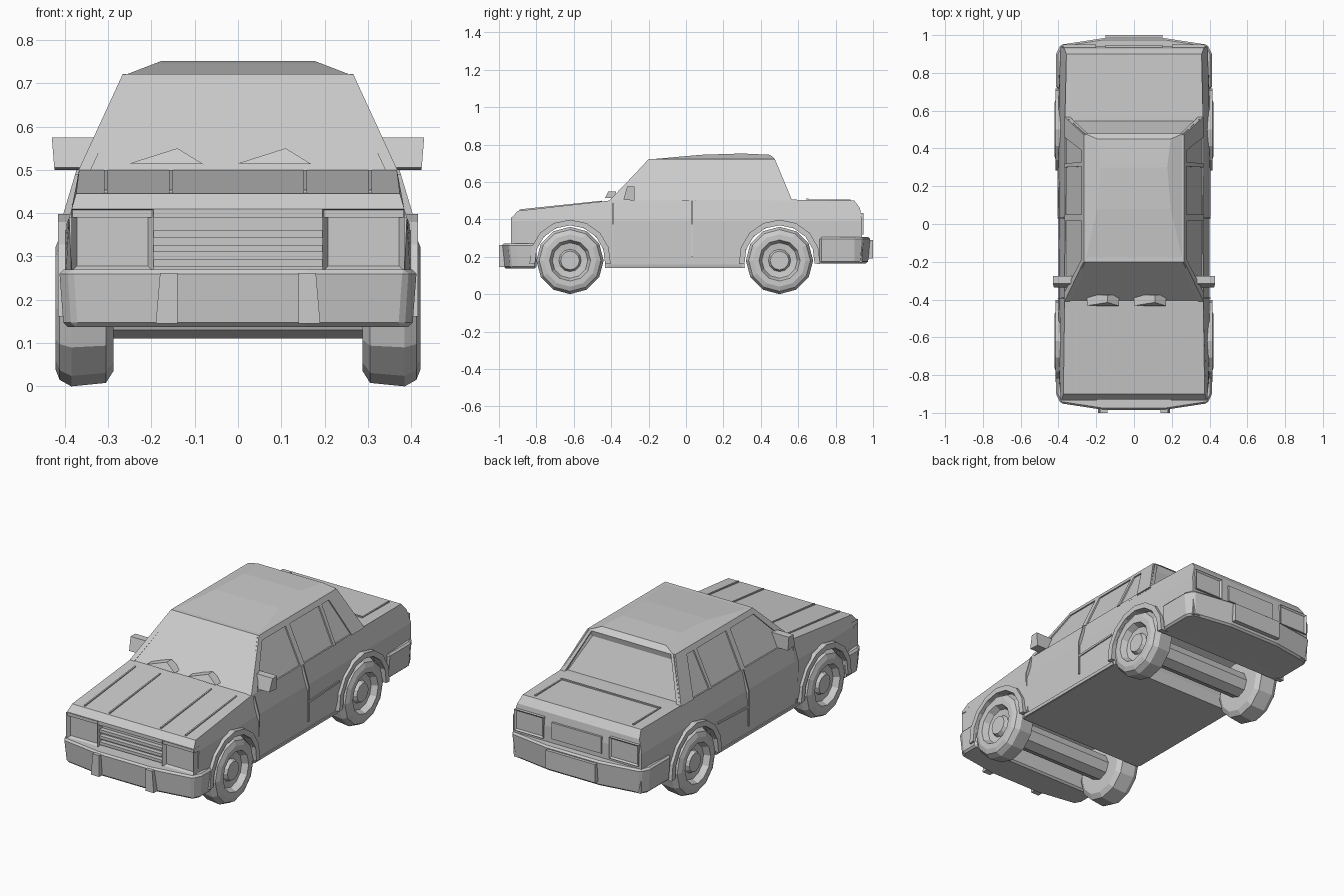
import bpy, bmesh, math
from math import cos, sin, pi, radians

if "Cube" in bpy.data.objects:
    bpy.data.objects.remove(bpy.data.objects["Cube"])

paint = bpy.data.materials.new("light grey")
paint.diffuse_color = (0.6, 0.6, 0.6, 1)
paint.use_nodes = True
paint.node_tree.nodes["Principled BSDF"].inputs["Base Color"].default_value = paint.diffuse_color


def finish(name, bm):
    bmesh.ops.recalc_face_normals(bm, faces=bm.faces)
    me = bpy.data.meshes.new(name)
    bm.to_mesh(me)
    bm.free()
    me.materials.append(paint)
    ob = bpy.data.objects.new(name, me)
    bpy.context.collection.objects.link(ob)
    return ob


def bridge(bm, a, b):
    """Closed solid between two matching loops of 3D points."""
    va, vb = [bm.verts.new(p) for p in a], [bm.verts.new(p) for p in b]
    n = len(va)
    faces = [bm.faces.new(va), bm.faces.new(vb)]
    for i in range(n):
        j = (i + 1) % n
        faces.append(bm.faces.new((va[i], va[j], vb[j], vb[i])))
    return faces


def prism(name, prof, w, inner=None):
    """Side profile (y, z) spread in x to width w(y, z); with inner, a mirrored pair."""
    width = w if callable(w) else (lambda y, z: w)
    inn = inner if callable(inner) else (lambda y, z: inner)
    bm = bmesh.new()
    if inner is None:
        bridge(bm, [(-width(y, z), y, z) for y, z in prof], [(width(y, z), y, z) for y, z in prof])
    else:
        for s in (-1, 1):
            bridge(bm, [(s * inn(y, z), y, z) for y, z in prof],
                   [(s * width(y, z), y, z) for y, z in prof])
    return finish(name, bm)


def slab(name, pts, y0, y1, inset=0, depth=0):
    """Front outline (x, z) extruded from y0 to y1, mirrored; outer y1 face may be inset."""
    bm = bmesh.new()
    for s in (-1, 1):
        f = bridge(bm, [(s * x, y0, z) for x, z in pts], [(s * x, y1, z) for x, z in pts])
        bmesh.ops.recalc_face_normals(bm, faces=f)
        if inset:
            bmesh.ops.inset_region(bm, faces=[f[1]], thickness=inset, depth=depth)
    return finish(name, bm)


def rect(a0, a1, b0, b1):
    return [(a0, b0), (a1, b0), (a1, b1), (a0, b1)]


def arc(cy, r, a0, a1, n):
    return [(cy + r * cos(radians(a0 + (a1 - a0) * i / n)),
             0.18 + r * sin(radians(a0 + (a1 - a0) * i / n))) for i in range(n + 1)]


def body_w(y, z):
    w = 0.40 - max(0, z - 0.39) * 0.3 - max(0, 0.2 - z) * 0.2
    return w * (0.975 if abs(y) > 0.86 else 1)


def cabin_w(y, z):
    return 0.36 - (z - 0.5) * 0.46


def grow(f, d):
    return lambda y, z: f(y, z) + d


FRONT, REAR = -0.62, 0.50

# Lower body with wheel arches cut through the profile
lower = ([(-0.895, 0.39), (-0.895, 0.15)] + arc(FRONT, 0.19, 190, -12, 9)
         + arc(REAR, 0.19, 192, -5, 9) + [(0.94, 0.17), (0.94, 0.39)])
prism("lower_body", lower, body_w)

# Hood, shoulders and trunk
prism("upper_body", [(-0.93, 0.39), (-0.93, 0.41), (-0.90, 0.445), (-0.41, 0.50), (0.57, 0.505),
                     (0.90, 0.50), (0.93, 0.46), (0.94, 0.39)], body_w)

# Cabin with a recessed rear window
cabin = prism("cabin", [(-0.41, 0.495), (-0.2, 0.722), (0.475, 0.722), (0.57, 0.495)], cabin_w)
bm = bmesh.new()
bm.from_mesh(cabin.data)
back = [f for f in bm.faces if f.normal.y > 0.6]
bmesh.ops.inset_region(bm, faces=back, thickness=0.035, depth=-0.02)
bm.to_mesh(cabin.data)
bm.free()

# Crowned roof
prism("roof", [(-0.2, 0.72), (0.08, 0.745), (0.3, 0.752), (0.45, 0.745), (0.478, 0.72)],
      lambda y, z: 0.259 - (z - 0.72) * 2.6)

# Window pillars and rails, slightly proud of the side glass
for name, p in (
        ("front_pillar", [(-0.41, 0.5), (-0.36, 0.5), (-0.165, 0.72), (-0.2, 0.72)]),
        ("middle_pillar", rect(0.015, 0.05, 0.5, 0.72)),
        ("quarter_pillar", [(0.30, 0.5), (0.32, 0.5), (0.33, 0.72), (0.305, 0.72)]),
        ("rear_pillar", [(0.46, 0.5), (0.568, 0.5), (0.473, 0.72), (0.38, 0.72)]),
        ("window_top_rail", rect(-0.2, 0.47, 0.695, 0.722))):
    prism(name, p, grow(cabin_w, 0.008), grow(cabin_w, -0.02))

# Door seams and side trim
for name, p in (
        ("front_door_seam", [(-0.395, 0.16), (-0.388, 0.16), (-0.388, 0.39), (-0.388, 0.49),
                             (-0.395, 0.49), (-0.395, 0.39)]),
        ("middle_door_seam", [(0.03, 0.2), (0.038, 0.2), (0.038, 0.39), (0.038, 0.5),
                              (0.03, 0.5), (0.03, 0.39)]),
        ("side_trim", [(0.04, 0.30), (0.30, 0.312), (0.30, 0.322), (0.04, 0.312)]),
        ("sill", rect(-0.42, 0.30, 0.142, 0.158))):
    prism(name, p, grow(body_w, 0.006), grow(body_w, -0.02))

# Wheel arch flares, wheels and axles
tyre = [(0.288, 0), (0.288, 0.145), (0.305, 0.172), (0.385, 0.18), (0.412, 0.165), (0.422, 0.14),
        (0.422, 0.11), (0.39, 0.095), (0.385, 0.06), (0.405, 0.05), (0.405, 0)]
SIDES = 12
for label, cy in (("front", FRONT), ("rear", REAR)):
    prism(label + "_arch_flare", arc(cy, 0.218, -5, 185, 8) + arc(cy, 0.188, 185, -5, 8),
          0.416, 0.37)
    bm = bmesh.new()
    for s in (-1, 1):
        rings = [[bm.verts.new((s * x, cy + r * sin(2 * pi * k / SIDES),
                                0.18 - r * cos(2 * pi * k / SIDES))) for k in range(SIDES)]
                 for x, r in tyre]
        for a, b in zip(rings, rings[1:]):
            for k in range(SIDES):
                j = (k + 1) % SIDES
                bm.faces.new((a[k], a[j], b[j], b[k]))
    bmesh.ops.remove_doubles(bm, verts=bm.verts, dist=0.0001)
    finish(label + "_wheels", bm)
    prism(label + "_axle", arc(cy, 0.07, 0, 315, 7), 0.3)

# Bumpers: plan outline wrapped round the corners
for label, s, back_y, z0, z1 in (("front", -1, 0.80, 0.137, 0.27), ("rear", 1, 0.715, 0.165, 0.305)):
    half = [(0.413, back_y), (0.413, 0.90), (0.39, 0.95), (0.16, 0.985)]
    plan = half + [(-x, y) for x, y in reversed(half)]
    bm = bmesh.new()
    bridge(bm, [(x * 0.975, s * (y - 0.012 * (y > 0.9)), z0) for x, y in plan],
           [(x, s * y, z1) for x, y in plan])
    ob = finish(label + "_bumper", bm)
    bev = ob.modifiers.new("edge", "BEVEL")
    bev.width, bev.segments, bev.limit_method, bev.angle_limit = 0.01, 1, 'ANGLE', radians(50)
slab("front_bumper_guards", [(0.14, 0.145), (0.19, 0.145), (0.18, 0.262), (0.14, 0.262)], -0.95, -1.0)
slab("rear_bumper_guards", rect(0.0, 0.15, 0.19, 0.29), 0.95, 1.0)

# Headlights in recessed frames and a slatted grille
slab("headlights", rect(0.195, 0.385, 0.265, 0.41), -0.88, -0.935, 0.018, -0.02)
for z in (0.285, 0.318, 0.352):
    slab("grille_slat", [(0, z - 0.008), (0.2, z - 0.008), (0.2, z + 0.008), (0, z + 0.008)],
         -0.88, -0.92)

# Tail lights and number plate panel
slab("tail_lights", rect(0.20, 0.375, 0.32, 0.435), 0.92, 0.95, 0.012, -0.008)
slab("rear_panel", rect(0, 0.15, 0.33, 0.42), 0.92, 0.947)

# Mirrors
prism("side_mirrors", [(-0.335, 0.505), (-0.275, 0.5), (-0.275, 0.575), (-0.315, 0.575)],
      lambda y, z: 0.43 - (0.575 - z) * 0.08, 0.325)


# Hood ridges, trunk seam and wipers
def hood(y):
    return 0.445 + (y + 0.90) / 0.49 * 0.055


for x in (0.155, 0.305):
    prism("hood_ridge", [(-0.89, hood(-0.89) - 0.01), (-0.45, hood(-0.45) - 0.01),
                         (-0.45, hood(-0.45) + 0.004), (-0.89, hood(-0.89) + 0.007)], x + 0.004, x - 0.004)
prism("trunk_seam", rect(0.645, 0.655, 0.495, 0.51), 0.3)
prism("trunk_side_seams", rect(0.645, 0.88, 0.495, 0.507), 0.3, 0.292)
bm = bmesh.new()
for x in (-0.25, 0.0):
    pts = [(x, 0.515), (x + 0.11, 0.55), (x + 0.17, 0.513)]
    bridge(bm, [(a, -0.435 + (z - 0.51) * 0.5, z) for a, z in pts], [(a, -0.375, z) for a, z in pts])
finish("wipers", bm)
